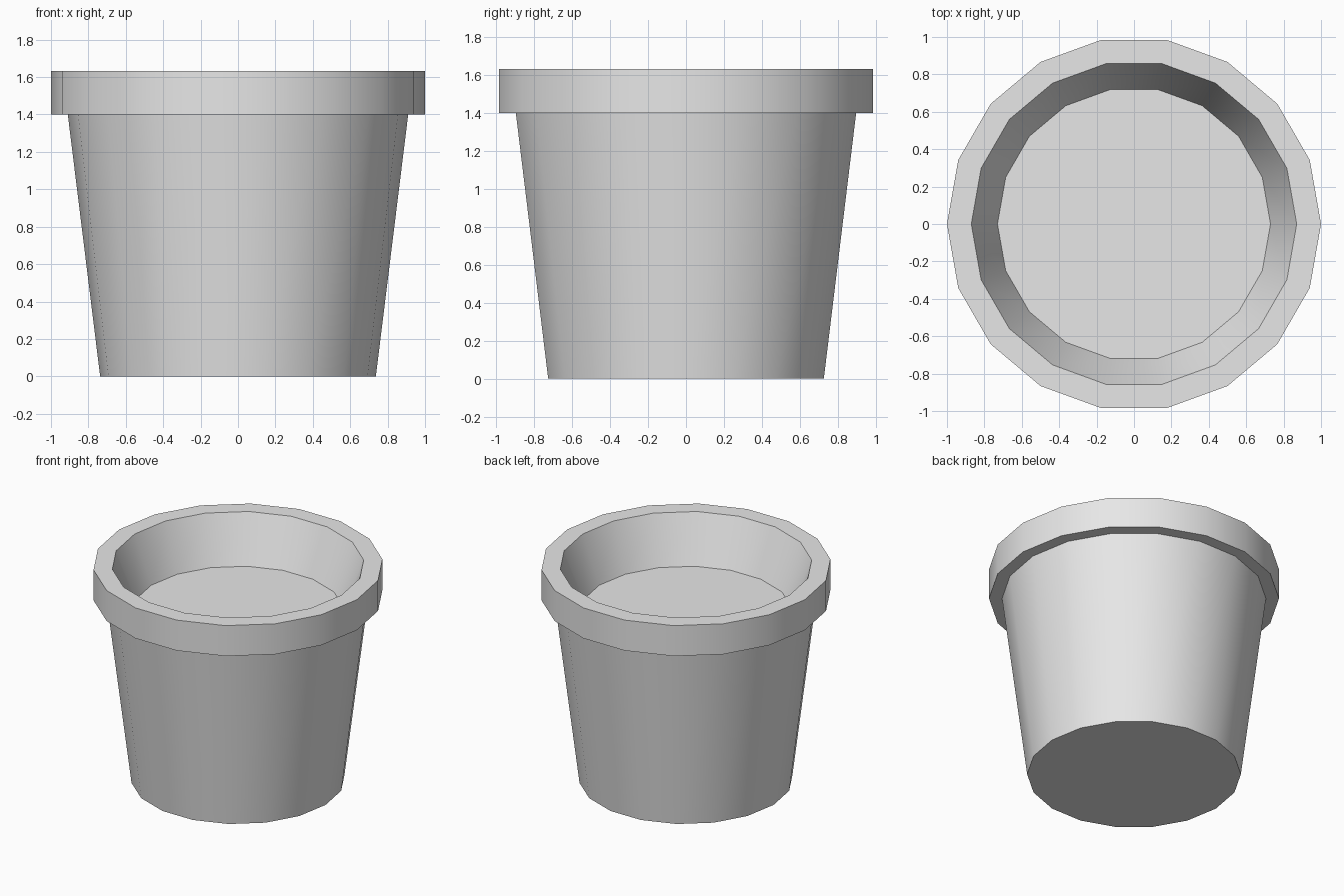
import bpy
import bmesh
import math

cube = bpy.data.objects.get("Cube")
if cube:
    bpy.data.objects.remove(cube, do_unlink=True)

SIDES = 18

grey = bpy.data.materials.new("light_grey")
grey.use_nodes = True
colour = (0.8, 0.8, 0.8, 1.0)
grey.diffuse_color = colour
grey.node_tree.nodes["Principled BSDF"].inputs["Base Color"].default_value = colour


def lathe(name, profile):
    """Turn a (radius, height) profile round z and cap both ends."""
    bm = bmesh.new()
    rings = []
    for radius, z in profile:
        angles = [math.tau * i / SIDES for i in range(SIDES)]
        rings.append([bm.verts.new((radius * math.cos(a), radius * math.sin(a), z))
                      for a in angles])
    for low, high in zip(rings, rings[1:]):
        for i in range(SIDES):
            j = (i + 1) % SIDES
            bm.faces.new((low[i], low[j], high[j], high[i]))
    bm.faces.new(rings[0][::-1])
    bm.faces.new(rings[-1])
    bmesh.ops.recalc_face_normals(bm, faces=bm.faces)
    mesh = bpy.data.meshes.new(name)
    bm.to_mesh(mesh)
    bm.free()
    mesh.materials.append(grey)
    obj = bpy.data.objects.new(name, mesh)
    bpy.context.collection.objects.link(obj)
    # Smooth round the sides, sharp at the rims
    bpy.ops.object.select_all(action="DESELECT")
    obj.select_set(True)
    bpy.context.view_layer.objects.active = obj
    bpy.ops.object.shade_smooth_by_angle(angle=math.radians(30))
    return obj


# Tapered wall, overhanging rim and shallow inner basin in one turned shape
lathe("flower_pot", [
    (0.737, 0.0),    # base
    (0.91, 1.40),    # top of the tapered wall
    (1.0, 1.40),     # underside of the rim
    (1.0, 1.632),    # outer top of the rim
    (0.87, 1.632),   # inner top of the rim
    (0.73, 1.28),    # inner floor
])
